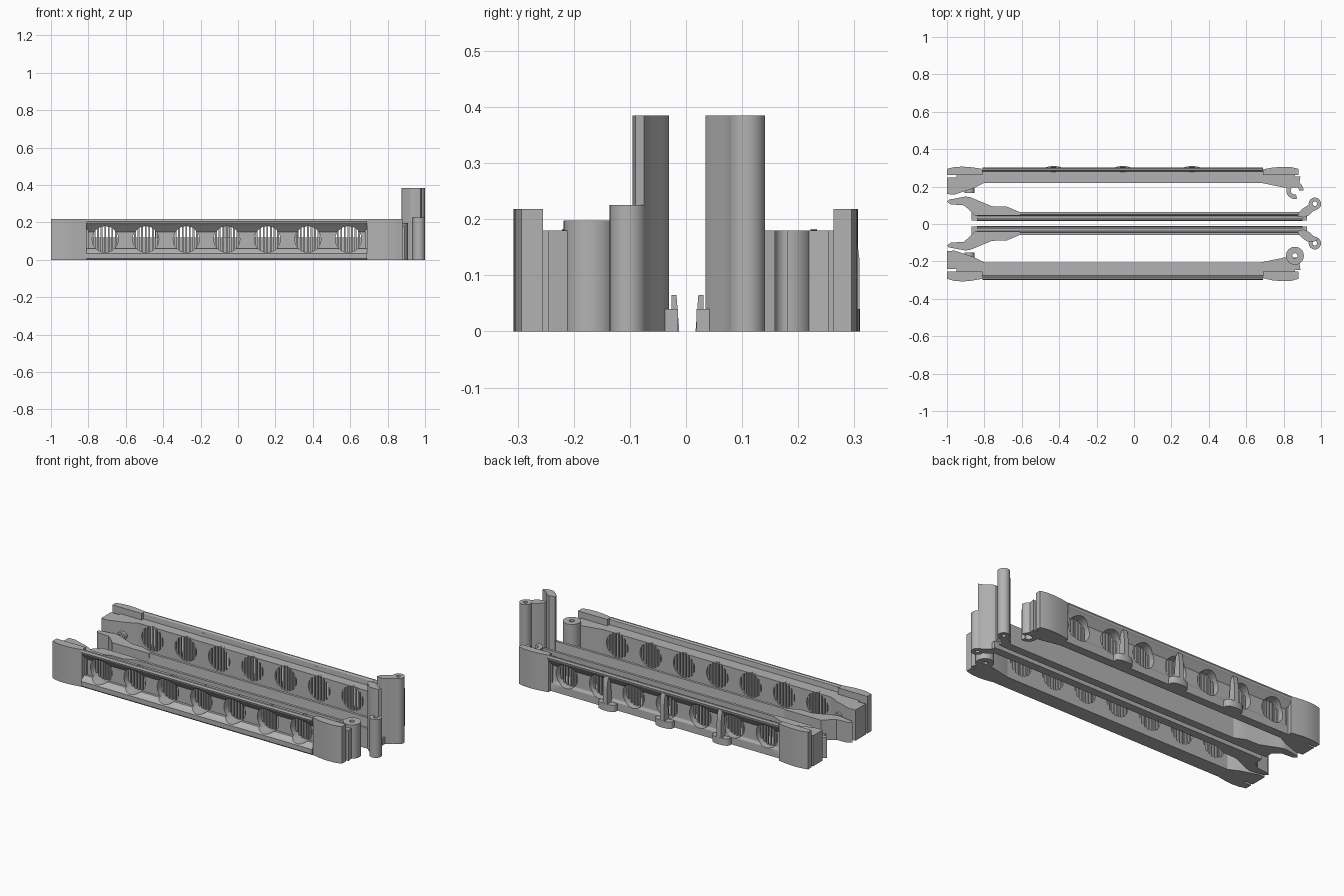
import bpy, bmesh, math
from mathutils import Vector

cube = bpy.data.objects.get("Cube")
if cube:
    bpy.data.objects.remove(cube, do_unlink=True)

grey = bpy.data.materials.new("plain grey")
grey.use_nodes = True
COLOUR = (0.45, 0.45, 0.45, 1)
grey.diffuse_color = COLOUR
grey.node_tree.nodes["Principled BSDF"].inputs["Base Color"].default_value = COLOUR
parts = []


def finish(bm, name):
    bmesh.ops.recalc_face_normals(bm, faces=bm.faces)
    mesh = bpy.data.meshes.new(name)
    bm.to_mesh(mesh)
    bm.free()
    ob = bpy.data.objects.new(name, mesh)
    bpy.context.collection.objects.link(ob)
    mesh.materials.append(grey)
    parts.append(ob)
    return ob


def add_prism(bm, points, shift):
    face = bm.faces.new([bm.verts.new(p) for p in points])
    new = bmesh.ops.extrude_face_region(bm, geom=[face])["geom"]
    bmesh.ops.translate(bm, vec=Vector(shift),
                        verts=[v for v in new if isinstance(v, bmesh.types.BMVert)])


def upright(name, outline, z0, z1):
    bm = bmesh.new()
    add_prism(bm, [(x, y, z0) for x, y in outline], (0, 0, z1 - z0))
    return finish(bm, name)


def lengthwise(name, section, x0, x1):
    bm = bmesh.new()
    add_prism(bm, [(x0, y, z) for y, z in section], (x1 - x0, 0, 0))
    return finish(bm, name)


def circle(x, y, r, start=0, end=360, n=32):
    count = n if end - start == 360 else n + 1
    angles = [math.radians(start + (end - start) * i / n) for i in range(count)]
    return [(x + r * math.cos(a), y + r * math.sin(a)) for a in angles]


def cut(ob, cutter):
    mod = ob.modifiers.new("cut", "BOOLEAN")
    mod.operation, mod.solver, mod.object = "DIFFERENCE", "EXACT", cutter
    bpy.context.view_layer.objects.active = ob
    bpy.ops.object.modifier_apply(modifier="cut")
    parts.remove(cutter)
    bpy.data.objects.remove(cutter, do_unlink=True)


def tube(name, x, y, r, hole, z1):
    ob = upright(name, circle(x, y, r), 0, z1)
    cut(ob, upright("bore_cutter", circle(x, y, hole), -0.1, z1 + 0.1))


HOLES = [-0.71 + 0.217 * i for i in range(7)]
R, HOLE_Z = 0.07, 0.11
BODY_LEFT = [(-1, -.06), (-.96, -.063), (-.86, -.03), (-.8, 0), (-.8, .06),
             (-.95, .06), (-.95, .035), (-1, .035)]
BODY_RIGHT = [(.68, 0), (.8, -.025), (.88, -.025), (.89, .04), (.86, .04),
              (.86, .06), (.68, .06)]
CAP_LEFT = [(-1, .05), (-1, .088), (-.96, .099), (-.92, .102), (-.88, .1),
            (-.81, .088), (-.81, .05)]
CAP_RIGHT = [(.69, .05), (.69, .085), (.74, .096), (.79, .101), (.84, .099),
             (.88, .088), (.88, .05)]
TOP = [(.05, .06), (.05, .15), (.085, .19), (.092, .196), (.095, .206),
       (.09, .217), (.08, .218), (.073, .21), (.07, .18), (0, .18)]
FRONT_SECTION = [(0, 0), (.088, 0), (.095, .008), (.095, .035), (.085, .045),
                 (.065, .06)] + TOP
BACK_SECTION = [(0, 0), (.06, 0), (.06, .045)] + TOP
HOLES = [-0.71 + 1.3 * i / 6 for i in range(7)]

for label, side, base, depth, section in (("front", -1, .205, 1, FRONT_SECTION),
                                          ("back", 1, .22, .85, BACK_SECTION)):
    def y_of(d):
        return side * (base + d * (depth if d > 0 else 1))

    def place(outline):
        return [(x, y_of(d)) for x, d in outline]

    # Perforated side rail
    rail = lengthwise(label + "_rail", [(y_of(d), z) for d, z in section], -.81, .69)
    bm = bmesh.new()
    for hx in HOLES:
        add_prism(bm, [(x, y_of(-.05), z) for x, z in circle(hx, HOLE_Z, R)],
                  (0, side * .25, 0))
    cut(rail, finish(bm, "hole_cutter"))

    # Vertical grille bars in every hole
    bm = bmesh.new()
    for hx in HOLES:
        for k in range(-3, 4):
            dx = k * .019
            h = math.sqrt(R * R - dx * dx) + .003
            x0, x1 = hx + dx - .005, hx + dx + .005
            y0, y1 = y_of(.002), y_of(.016)
            add_prism(bm, [(x0, y0, HOLE_Z - h), (x1, y0, HOLE_Z - h),
                           (x1, y1, HOLE_Z - h), (x0, y1, HOLE_Z - h)], (0, 0, 2 * h))
    finish(bm, label + "_grille")

    # Solid ends and their taller bulged caps
    for end, body, cap in (("left", BODY_LEFT, CAP_LEFT), ("right", BODY_RIGHT, CAP_RIGHT)):
        upright(f"{label}_{end}_end", place(body), 0, .18)
        upright(f"{label}_{end}_cap", place(cap), 0, .218)

    # Round boss on the inner face
    bm = bmesh.new()
    add_prism(bm, [(x, y_of(-.053), z) for x, z in circle(-.88, .1, .026)],
              (0, side * .06, 0))
    boss = finish(bm, label + "_boss")
    bm = bmesh.new()
    add_prism(bm, [(x, y_of(-.07), z) for x, z in circle(-.88, .1, .013)],
              (0, side * .035, 0))
    cut(boss, finish(bm, "boss_cutter"))

    # Inner bar: channel with a tall outer wall and a low leaning lip
    shift = .005 if side > 0 else 0

    def inner(points):
        return [(a, side * (b + shift)) for a, b in points]

    wall = [(.012, 0), (.06, 0), (.06, .12), (.045, .12), (.04, .065),
            (.034, .012), (.026, .012), (.026, .065), (.017, .065)]
    lengthwise(label + "_inner_bar", [(side * (y + shift), z) for y, z in wall], -.84, .9)
    lengthwise(label + "_inner_base",
               [(side * (y + shift), z) for y, z in
                [(.014, 0), (.058, 0), (.058, .04), (.014, .04)]], -.87, .925)

    # Wedge foot at the left of the inner bar
    upright(label + "_wedge", inner([(-1, .115), (-.99, .125), (-.9, .142), (-.875, .138),
                                     (-.76, .09), (-.68, .088), (-.61, .058), (-.61, .04),
                                     (-.85, .04), (-.88, .07), (-.91, .095), (-.98, .1)]),
            0, .12)

    # Tall hinge arm and its knuckle
    upright(label + "_hinge_arm", inner([(.875, .035), (.91, .03), (.935, .042),
                                         (.955, .062), (.985, .075), (.975, .09),
                                         (.95, .095), (.925, .093), (.9, .075),
                                         (.88, .055)]), 0, .385)
    tube(label + "_hinge_knuckle", .967, side * (.103 + shift), .033, .012,
         .225 if side < 0 else .385)

# Hinge barrel of the front rail
tube("front_hinge_barrel", .86, -.17, .048, .014, .198)

# Open hook of the back rail
upright("back_hook", circle(.86, .18, .046, 0, 285) + circle(.86, .18, .022, 0, 285)[::-1],
        0, .18)

# Clip posts with wide feet on the back rail
for i, x in enumerate((-.43, -.06, .31)):
    bm = bmesh.new()
    profile = [(.26, 0), (.309, 0), (.309, .13), (.304, .17), (.295, .2), (.28, .2)]
    add_prism(bm, [(x - .014, y, z) for y, z in profile], (.028, 0, 0))
    finish(bm, f"clip_post_{i + 1}")
    foot = [(x + .055, .26)] + [(x + .055 * math.cos(a), .288 + .022 * math.sin(a))
            for a in [math.pi * k / 12 for k in range(13)]] + [(x - .055, .26)]
    upright(f"clip_foot_{i + 1}", foot, 0, .04)

# Smooth the round surfaces, keep the edges crisp
bpy.ops.object.select_all(action="DESELECT")
for ob in parts:
    ob.select_set(True)
bpy.context.view_layer.objects.active = parts[0]
bpy.ops.object.shade_smooth_by_angle(angle=math.radians(30))
